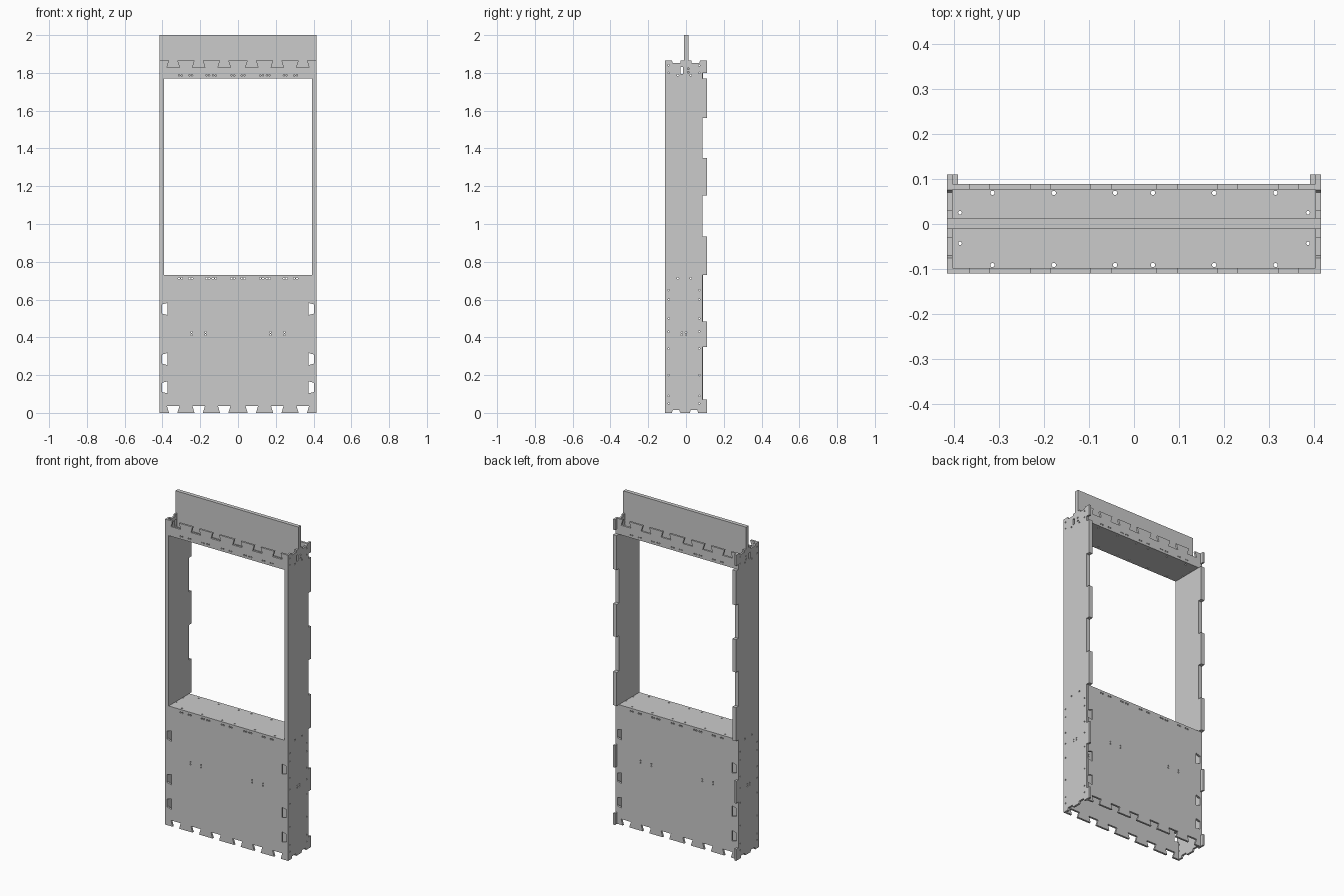
import bpy, bmesh, math
from mathutils import Vector

if "Cube" in bpy.data.objects:
    bpy.data.objects.remove(bpy.data.objects["Cube"])

MAP = {'xz': lambda c: (c.x, c.z, c.y),
       'yz': lambda c: (c.z, c.x, c.y),
       'xy': lambda c: (c.x, c.y, c.z)}


def panel(name, outline, lo, hi, plane, holes=()):
    """Flat sheet cut from an outline with holes, from depth lo to hi."""
    cu = bpy.data.curves.new(name, 'CURVE')
    cu.dimensions, cu.fill_mode, cu.extrude = '2D', 'BOTH', (hi - lo) / 2
    for loop in [outline, *holes]:
        s = cu.splines.new('POLY')
        s.points.add(len(loop) - 1)
        for p, (u, v) in zip(s.points, loop):
            p.co = (u, v, 0, 1)
        s.use_cyclic_u = True
    tmp = bpy.data.objects.new(name + "_outline", cu)
    bpy.context.collection.objects.link(tmp)
    dg = bpy.context.evaluated_depsgraph_get()
    me = bpy.data.meshes.new_from_object(tmp.evaluated_get(dg))
    bpy.data.objects.remove(tmp)
    bm = bmesh.new()
    bm.from_mesh(me)
    for v in bm.verts:
        v.co = MAP[plane](v.co + Vector((0, 0, (lo + hi) / 2)))
    bmesh.ops.remove_doubles(bm, verts=bm.verts, dist=1e-5)
    bmesh.ops.recalc_face_normals(bm, faces=bm.faces)
    bm.to_mesh(me)
    bm.free()
    for f in me.polygons:
        f.use_smooth = False
    me.name = name
    ob = bpy.data.objects.new(name, me)
    bpy.context.collection.objects.link(ob)
    return ob


def rect(u0, u1, v0, v1):
    return [(u0, v0), (u1, v0), (u1, v1), (u0, v1)]


def hole(u, v, r=0.005):
    return [(u + r * math.cos(a), v + r * math.sin(a))
            for a in (math.tau * i / 10 for i in range(10))]


def edge(a, b, centres=(), narrow=0.022, wide=0.033, depth=0.036):
    """Points from a up to b with dovetail cuts on the left-hand side."""
    a, b = Vector(a), Vector(b)
    d = (b - a).normalized()
    n = Vector((-d.y, d.x))
    pts = [a]
    for c in sorted(centres, key=lambda c: (Vector(c) - a).dot(d)):
        m = a + d * (Vector(c) - a).dot(d)
        pts += [m - d * narrow, m - d * wide + n * depth,
                m + d * wide + n * depth, m + d * narrow]
    return [tuple(p) for p in pts]


W, T = 0.403, 0.012           # half width of the inner faces, sheet thickness
Z0, Z1, TOP = 0.73, 1.77, 1.865
YF, YB = -0.11, 0.077         # outer front sheet start, back sheet start
SLOTS = [s * x for x in (0.073, 0.208, 0.343) for s in (-1, 1)]
SIDE_Z = (0.135, 0.285, 0.55)

# front and back sheets: lower apron and top header
apron = (edge((-W, 0), (W, 0), [(x, 0) for x in SLOTS])
         + edge((W, 0), (W, Z0), [(W, z) for z in SIDE_Z], 0.024, 0.032, 0.03)
         + edge((W, Z0), (-W, Z0))
         + edge((-W, Z0), (-W, 0), [(-W, z) for z in SIDE_Z], 0.024, 0.032, 0.03))
header = (edge((-W, Z1), (W, Z1)) + edge((W, Z1), (W, TOP))
          + edge((W, TOP), (-W, TOP), [(x, TOP) for x in SLOTS])
          + edge((-W, TOP), (-W, Z1)))
rail = [s * x + o for s in (-1, 1) for x in (0.027, 0.125, 0.16, 0.25, 0.305)
        for o in (-0.007, 0.007)]
apron_holes = [hole(x, 0.712) for x in rail]
apron_holes += [hole(s * x, z, 0.004) for s in (-1, 1) for x in (0.172, 0.245)
                for z in (0.413, 0.427)]
header_holes = [hole(x, 1.787, 0.004) for x in rail]
for side, y in (("front", YF), ("back", YB)):
    panel(side + "_apron", apron, y, y + T, 'xz', apron_holes)
    panel(side + "_header", header, y, y + T, 'xz', header_holes)

# window sill and soffit
sheet_holes = [hole(s * x, y) for s in (-1, 1) for x in (0.042, 0.178, 0.314)
               for y in (-0.091, 0.069)]
sheet_holes += [hole(s * 0.386, y, 0.004) for s in (-1, 1) for y in (-0.043, 0.025)]
sheet = rect(-W, W, YF + T, YB)
panel("window_sill", sheet, Z0 - T, Z0, 'xy', sheet_holes)
panel("window_soffit", sheet, Z1, Z1 + T, 'xy', sheet_holes)


# side walls with tabs along the back edge
def back_edge(tabs, y_in=0.087, y_out=0.11):
    pts = []
    for a, b in tabs:
        pts += [(y_in, a), (y_out, a), (y_out, b), (y_in, b)]
    return pts


window_tabs = [(0.73, 0.935), (1.15, 1.35), (1.56, 1.77)]
top_profile = [(0.075, TOP), (0.07, 1.853), (0.03, 1.853), (0.03, TOP), (0.013, TOP),
               (0.013, 1.84), (-0.011, 1.84), (-0.011, TOP), (-0.03, TOP),
               (-0.03, 1.853), (-0.07, 1.853), (-0.075, TOP), (YF, TOP)]
foot_profile = [(YF, 0), (-0.075, 0), (-0.07, 0.014), (-0.035, 0.014), (-0.03, 0),
                (0.02, 0), (0.025, 0.014), (0.06, 0.014), (0.065, 0)]
outer = (foot_profile + back_edge([(0, 0.07), (0.35, 0.485)] + window_tabs + [(1.80, TOP)])
         + top_profile)
inner = [(YF, Z0)] + back_edge(window_tabs) + [(YF, Z1)]
outer_holes = [rect(-0.03, -0.016, 1.795, 1.832)]
outer_holes += [hole(0.012, z, 0.005) for z in (1.803, 1.823)]
outer_holes += [hole(y, z, 0.004) for y in (-0.022, 0.0) for z in (0.413, 0.427)]
outer_holes += [hole(y, z, 0.004) for y in (-0.092, 0.07)
                for z in (0.05, 0.09, 0.2, 0.34, 0.43, 0.5, 0.6, 0.65, 1.80, 1.84)]
outer_holes += [hole(y, z, 0.005) for y in (-0.043, 0.025) for z in (0.712, 1.787)]
for name, s in (("left", -1), ("right", 1)):
    panel(name + "_side_wall", outer, *sorted((s * W, s * (W + T))), 'yz', outer_holes)
    panel(name + "_window_lining", inner, *sorted((s * (W - T), s * W)), 'yz')

# sign board standing in the notches of the side walls
board = [(-W, Z1 + T), (W, Z1 + T), (W, 1.84), (W + T, 1.84), (W + T, 2.0),
         (-W - T, 2.0), (-W - T, 1.84), (-W, 1.84)]
panel("sign_board", board, -0.011, 0.013, 'xz')
